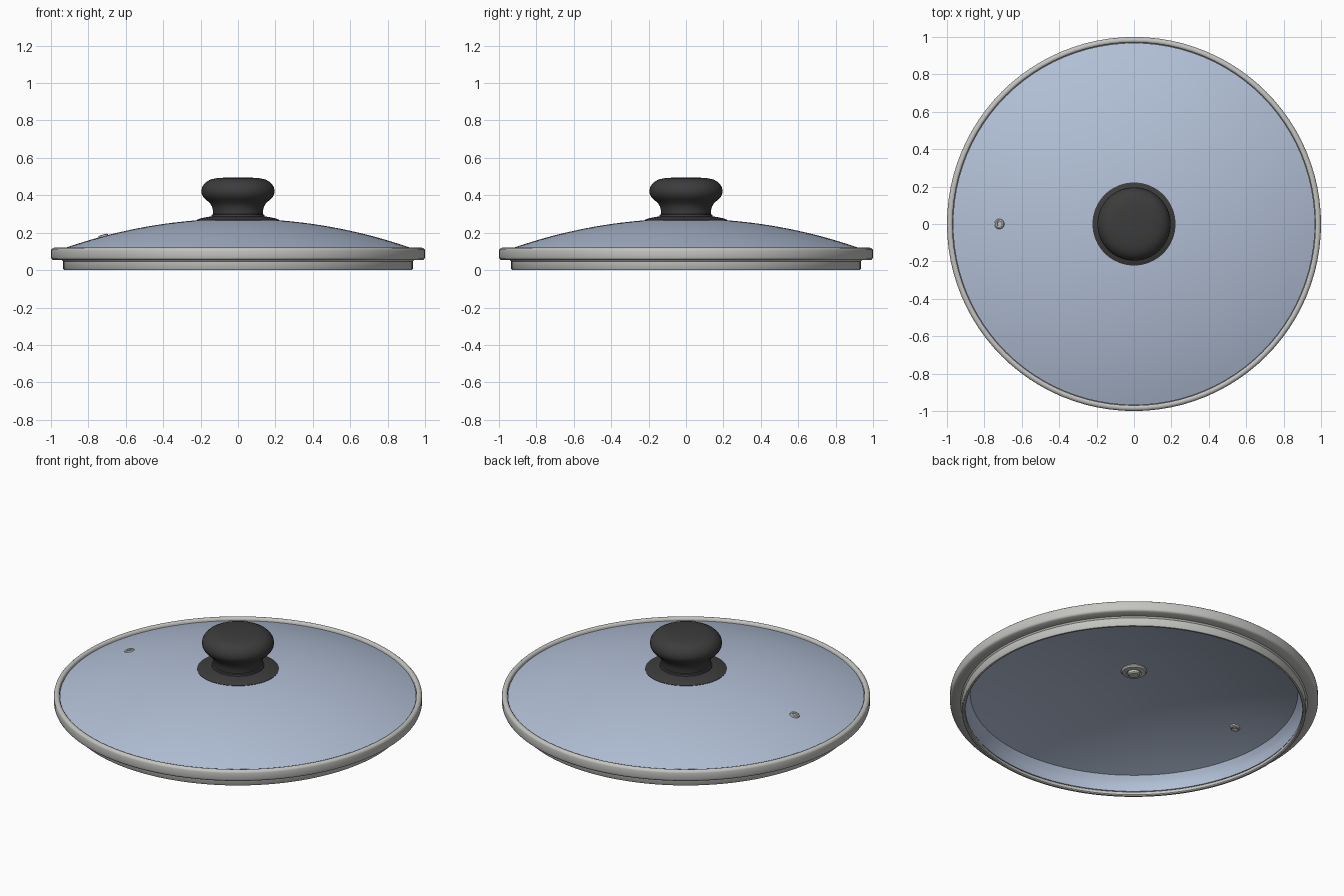
import bpy, bmesh, math
from mathutils import Matrix

cube = bpy.data.objects.get("Cube")
if cube:
    bpy.data.objects.remove(cube, do_unlink=True)


def material(name, rgb, roughness, metallic=0.0):
    mat = bpy.data.materials.new(name)
    mat.use_nodes = True
    color = (*rgb, 1.0)
    mat.diffuse_color = color
    bsdf = mat.node_tree.nodes["Principled BSDF"]
    bsdf.inputs["Base Color"].default_value = color
    bsdf.inputs["Roughness"].default_value = roughness
    bsdf.inputs["Metallic"].default_value = metallic
    return mat


GLASS = material("blue grey glass", (0.45, 0.53, 0.68), 0.3)
STEEL = material("brushed steel", (0.55, 0.55, 0.53), 0.4)
BLACK = material("black plastic", (0.045, 0.045, 0.045), 0.5)


def lathe(name, profile, mat, segments=96, closed=False, matrix=None, angle=40):
    """Turn an (r, z) profile around the z axis into a smooth solid."""
    bm = bmesh.new()
    verts = [bm.verts.new((r, 0, z)) for r, z in profile]
    pairs = list(zip(verts, verts[1:]))
    if closed:
        pairs.append((verts[-1], verts[0]))
    edges = [bm.edges.new(p) for p in pairs]
    bmesh.ops.spin(bm, geom=verts + edges, cent=(0, 0, 0), axis=(0, 0, 1),
                   angle=math.tau, steps=segments, use_duplicate=False)
    bmesh.ops.remove_doubles(bm, verts=bm.verts, dist=0.0002)
    bmesh.ops.dissolve_degenerate(bm, edges=bm.edges, dist=0.0001)
    bmesh.ops.recalc_face_normals(bm, faces=bm.faces)
    mesh = bpy.data.meshes.new(name)
    bm.to_mesh(mesh)
    bm.free()
    mesh.materials.append(mat)
    obj = bpy.data.objects.new(name, mesh)
    bpy.context.collection.objects.link(obj)
    if matrix:
        obj.matrix_world = matrix
    bpy.ops.object.select_all(action="DESELECT")
    obj.select_set(True)
    bpy.context.view_layer.objects.active = obj
    bpy.ops.object.shade_smooth_by_angle(angle=math.radians(angle))
    return obj


# Shallow glass dome, a spherical cap with thickness
DOME_R, APEX, THICK = 2.81, 0.275, 0.018


def dome_z(r, apex=APEX):
    return apex - DOME_R + math.sqrt(DOME_R ** 2 - r ** 2)


STEPS = 20
top = [(0.968 * i / STEPS, dome_z(0.968 * i / STEPS)) for i in range(STEPS + 1)]
under = [(0.89 * i / STEPS, dome_z(0.89 * i / STEPS, APEX - THICK))
         for i in range(STEPS, -1, -1)]
skirt = [(0.968, 0.093), (0.93, 0.092), (0.924, 0.028), (0.918, 0.028),
         (0.913, 0.065), (0.904, 0.088)]
lathe("glass_dome", top + skirt + under, GLASS)

# Steel rim band with the narrower seating flange below it
lathe("steel_rim", [
    (0.97, 0.09), (0.97, 0.112), (0.975, 0.118), (0.983, 0.12), (0.991, 0.118),
    (0.998, 0.112), (1.0, 0.105), (1.0, 0.068), (0.997, 0.06), (0.99, 0.055),
    (0.942, 0.054), (0.935, 0.046), (0.935, 0.006), (0.93, 0.0), (0.92, 0.0),
    (0.915, 0.005), (0.915, 0.022), (0.926, 0.03), (0.926, 0.09)],
    STEEL, closed=True)

# Knob with a flared base, waist and rounded cap
lathe("knob", [
    (0, 0.262), (0.222, 0.262), (0.222, 0.268), (0.20, 0.277), (0.165, 0.284),
    (0.142, 0.287), (0.14, 0.296), (0.133, 0.299), (0.134, 0.32), (0.139, 0.34),
    (0.15, 0.358), (0.168, 0.374), (0.184, 0.389), (0.193, 0.405),
    (0.196, 0.421), (0.193, 0.44), (0.184, 0.457), (0.168, 0.473),
    (0.145, 0.485), (0.11, 0.492), (0.06, 0.495), (0, 0.496)],
    BLACK, segments=64)

# Washer and screw head under the knob
lathe("washer", [
    (0, 0.262), (0.068, 0.262), (0.07, 0.25), (0.064, 0.242), (0.04, 0.238),
    (0.038, 0.246), (0, 0.246)], STEEL, segments=40)
lathe("screw_head", [
    (0, 0.25), (0.032, 0.25), (0.032, 0.23), (0.026, 0.224), (0, 0.222)],
    STEEL, segments=32)

# Steam vent grommet, square to the dome surface
VENT_X = -0.72
tilt = Matrix.Rotation(math.asin(VENT_X / DOME_R), 4, "Y")
place = Matrix.Translation((VENT_X, 0, dome_z(VENT_X))) @ tilt
lathe("steam_vent", [
    (0, 0.001), (0.011, 0.001), (0.012, 0.006), (0.018, 0.009), (0.025, 0.006),
    (0.028, -0.001), (0.02, -0.003), (0.02, -THICK), (0.028, -0.018),
    (0.025, -0.025), (0.018, -0.028), (0.012, -0.025), (0.011, -0.02),
    (0, -0.02)], STEEL, segments=24, matrix=place)
